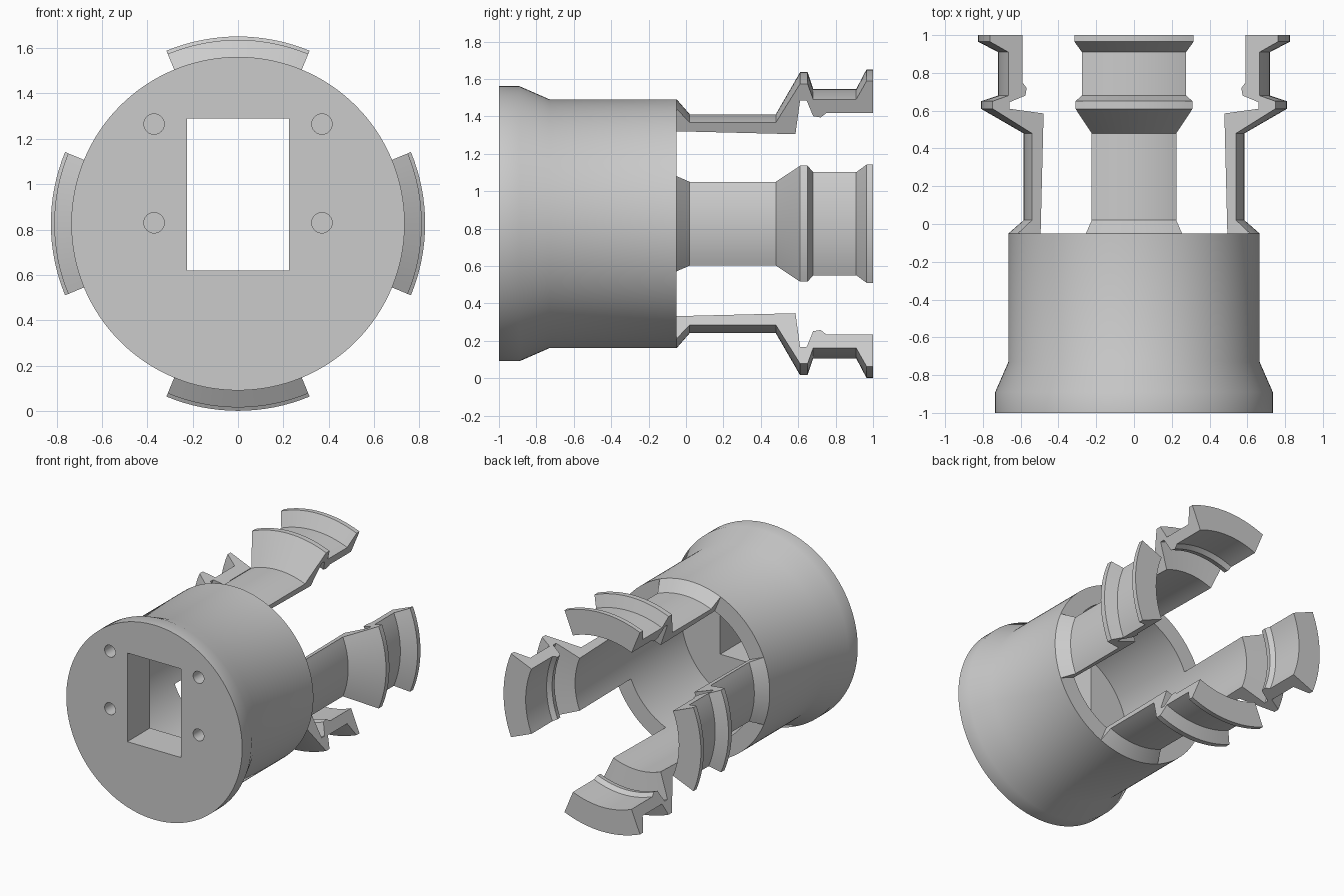
import bpy, bmesh, math
from mathutils import Matrix, Vector

if "Cube" in bpy.data.objects:
    bpy.data.objects.remove(bpy.data.objects["Cube"], do_unlink=True)

AXIS_Z = 0.826
HALF_ARM = math.pi / 8

grey = bpy.data.materials.new("plain grey")
grey.use_nodes = True
GREY = (0.6, 0.6, 0.6, 1)
grey.diffuse_color = GREY
grey.node_tree.nodes["Principled BSDF"].inputs["Base Color"].default_value = GREY


def finish(name, bm):
    bmesh.ops.remove_doubles(bm, verts=bm.verts, dist=1e-5)
    bmesh.ops.recalc_face_normals(bm, faces=bm.faces)
    mesh = bpy.data.meshes.new(name)
    bm.to_mesh(mesh)
    bm.free()
    mesh.materials.append(grey)
    obj = bpy.data.objects.new(name, mesh)
    bpy.context.collection.objects.link(obj)
    return obj


def smooth(obj):
    bpy.ops.object.select_all(action="DESELECT")
    obj.select_set(True)
    bpy.context.view_layer.objects.active = obj
    bpy.ops.object.shade_smooth_by_angle(angle=math.radians(30))


def lathe(name, profile, start, sweep, steps):
    """Turn a closed (y, radius) profile about the long axis."""
    bm = bmesh.new()
    face = bm.faces.new([bm.verts.new((r * math.sin(start), y, r * math.cos(start)))
                         for y, r in profile])
    full = sweep > 6
    if full:
        edges = list(face.edges)
        bm.faces.remove(face)
        geom = edges + list(bm.verts)
    else:
        cap = face.copy()
        geom = [face] + list(face.edges) + list(face.verts)
    bmesh.ops.spin(bm, geom=geom, cent=(0, 0, 0), axis=(0, 1, 0),
                   angle=sweep, steps=steps, use_duplicate=False)
    bmesh.ops.translate(bm, verts=bm.verts, vec=(0, 0, AXIS_Z))
    return finish(name, bm)


def cut(target, cutter):
    mod = target.modifiers.new("cut", "BOOLEAN")
    mod.operation = "DIFFERENCE"
    mod.solver = "EXACT"
    mod.object = cutter
    bpy.context.view_layer.objects.active = target
    bpy.ops.object.modifier_apply(modifier=mod.name)
    bpy.data.objects.remove(cutter, do_unlink=True)


# Cup body: flared base, thick front plate, open round cavity at the back
body = lathe("cup_body", [(-1, 0), (-1, 0.735), (-0.89, 0.735), (-0.73, 0.665),
                          (-0.05, 0.665), (-0.05, 0.535), (-0.73, 0.55), (-0.73, 0)],
             0, 2 * math.pi, 128)

# Rectangular window through the front plate
bm = bmesh.new()
bmesh.ops.create_cube(bm, size=1, matrix=Matrix.Translation((0, -0.9, 0.955))
                      @ Matrix.Diagonal((0.45, 0.5, 0.67, 1)))
cut(body, finish("window_cutter", bm))

# Four blind screw holes
for x in (-0.37, 0.37):
    for z in (0.83, 1.265):
        bm = bmesh.new()
        bmesh.ops.create_cone(bm, cap_ends=True, segments=32, radius1=0.045,
                              radius2=0.045, depth=0.36,
                              matrix=Matrix.Translation((x, -1, z))
                              @ Matrix.Rotation(math.pi / 2, 4, "X"))
        cut(body, finish("screw_hole_cutter", bm))
smooth(body)

# Four snap arms with a ridge and a flared lip
outer = [(-0.1, 0.6), (-0.05, 0.665), (0.02, 0.585), (0.48, 0.585), (0.61, 0.81),
         (0.65, 0.81), (0.68, 0.72), (0.91, 0.72), (0.965, 0.825), (1, 0.825)]
inner = [(1, 0.64), (0.75, 0.64), (0.72, 0.615), (0.68, 0.622), (0.645, 0.713),
         (0.61, 0.713), (0.585, 0.518), (-0.05, 0.535)]
for i, side in enumerate(("top", "left", "bottom", "right")):
    smooth(lathe(side + "_snap_arm", outer + inner,
                 i * math.pi / 2 - HALF_ARM, 2 * HALF_ARM, 16))
